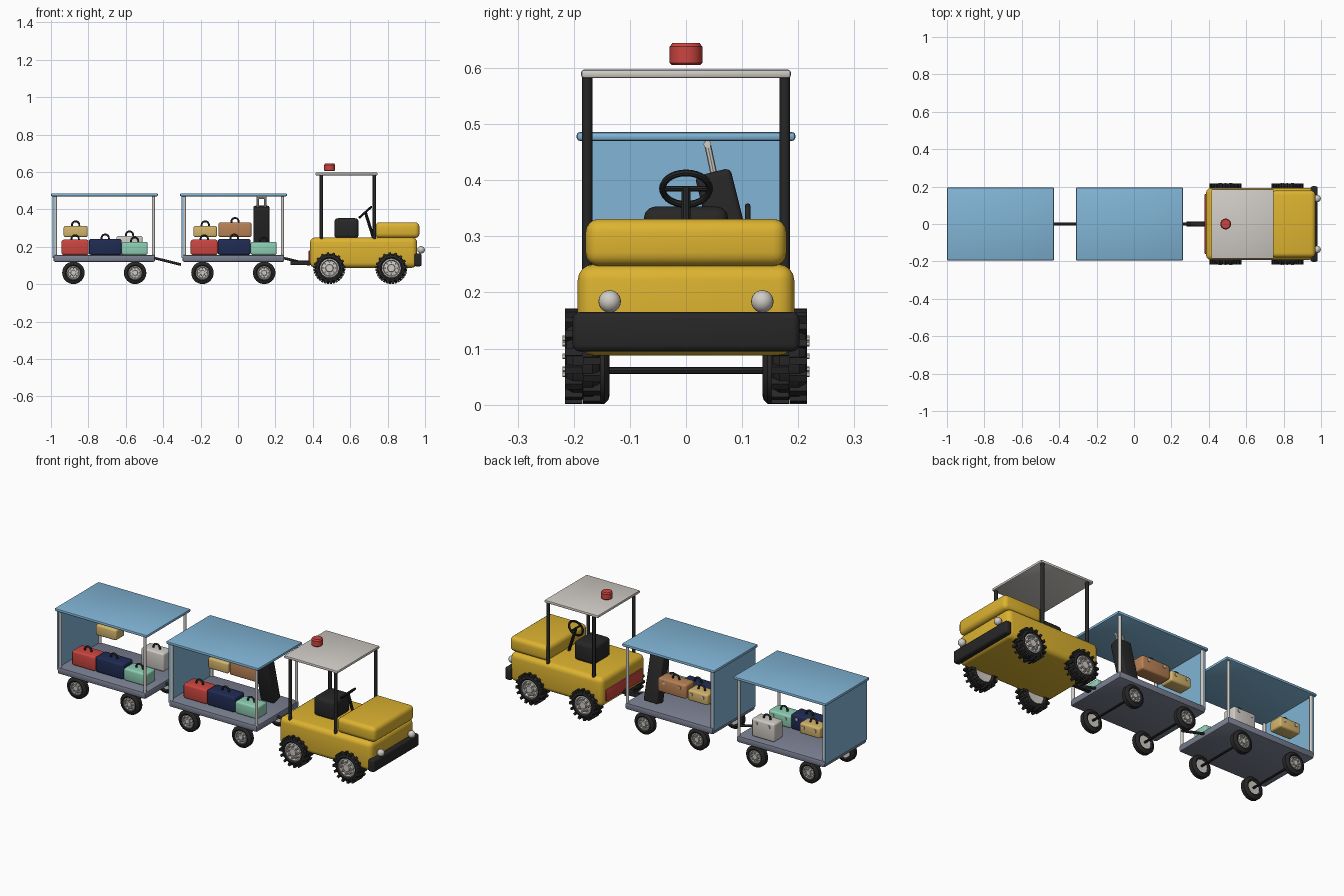
import bpy, bmesh, math
from mathutils import Vector, Matrix

if "Cube" in bpy.data.objects:
    bpy.data.objects.remove(bpy.data.objects["Cube"])

COLOURS = {
    "yellow": (0.72, 0.45, 0.03), "black": (0.02, 0.02, 0.021), "light_grey": (0.63, 0.60, 0.56),
    "sky_blue": (0.22, 0.46, 0.67), "slate": (0.2, 0.22, 0.29), "red": (0.6, 0.06, 0.05),
    "navy": (0.014, 0.024, 0.085), "mint": (0.27, 0.62, 0.45), "straw": (0.66, 0.46, 0.15),
    "brown": (0.48, 0.22, 0.09)}
MATS = {}
for n, c in COLOURS.items():
    MATS[n] = bpy.data.materials.new(n)
    MATS[n].diffuse_color = (*c, 1)


def finish(name, bm, mat):
    bmesh.ops.recalc_face_normals(bm, faces=bm.faces)
    me = bpy.data.meshes.new(name)
    bm.to_mesh(me)
    bm.free()
    me.materials.append(MATS[mat])
    ob = bpy.data.objects.new(name, me)
    bpy.context.collection.objects.link(ob)
    bpy.ops.object.select_all(action='DESELECT')
    ob.select_set(True)
    bpy.context.view_layer.objects.active = ob
    bpy.ops.object.shade_smooth_by_angle(angle=math.radians(35))
    return ob


def box(name, xs, ys, zs, mat, bevel=0.0, seg=3, tilt=0.0):
    bm = bmesh.new()
    size = [b - a for a, b in (xs, ys, zs)]
    mid = Vector([(a + b) / 2 for a, b in (xs, ys, zs)])
    bmesh.ops.create_cube(bm, size=1, matrix=Matrix.Diagonal((*size, 1)))
    if bevel:
        bmesh.ops.bevel(bm, geom=bm.edges[:], offset=bevel, segments=seg, profile=0.5, affect='EDGES')
    bm.transform(Matrix.Translation(mid) @ Matrix.Rotation(tilt, 4, 'X'))
    return finish(name, bm, mat)


def add_rod(bm, a, b, r, sides=12):
    a, b = Vector(a), Vector(b)
    m = Matrix.Translation((a + b) / 2) @ (b - a).to_track_quat('Z', 'Y').to_matrix().to_4x4()
    bmesh.ops.create_cone(bm, cap_ends=True, segments=sides, radius1=r, radius2=r,
                          depth=(b - a).length, matrix=m)


def rod(name, a, b, r, mat, sides=12):
    bm = bmesh.new()
    add_rod(bm, a, b, r, sides)
    return finish(name, bm, mat)


def add_lathe(bm, profile, steps, matrix):
    """Spin a (radius, height) profile about local Z."""
    vs = [bm.verts.new((r, 0, h)) for r, h in profile]
    es = [bm.edges.new(p) for p in zip(vs, vs[1:])]
    geom = bmesh.ops.spin(bm, geom=vs + es, cent=(0, 0, 0), axis=(0, 0, 1),
                          angle=math.tau, steps=steps, use_duplicate=False)
    bmesh.ops.remove_doubles(bm, verts=bm.verts, dist=1e-5)
    bm.transform(matrix)


def arch(name, c, w, h, r, mat):
    """Carry handle: half-loop tube over point c."""
    cu = bpy.data.curves.new(name, 'CURVE')
    cu.dimensions, cu.bevel_depth, cu.bevel_resolution, cu.use_fill_caps = '3D', r, 2, True
    sp = cu.splines.new('POLY')
    sp.points.add(10)
    for i, p in enumerate(sp.points):
        t = math.pi * i / 10
        p.co = (c[0] - w * math.cos(t), c[1], c[2] + h * math.sin(t) ** 0.7 if 0 < i < 10 else c[2], 1)
    cu.materials.append(MATS[mat])
    bpy.context.collection.objects.link(bpy.data.objects.new(name, cu))


def wheel(name, x, y, side, R, w, rim, lugs=0):
    # local Z points outward from the vehicle
    m = Matrix.Translation((x, y, R + 0.001)) @ Matrix.Rotation(-side * math.pi / 2, 4, 'X')
    h, ro = w / 2, R - (0.008 if lugs else 0)
    bm = bmesh.new()
    add_lathe(bm, [(rim, -h * .8), (rim + .3 * (ro - rim), -h), (ro - .008, -h * .9), (ro, -h * .55),
                   (ro, h * .55), (ro - .008, h * .9), (rim + .3 * (ro - rim), h), (rim, h * .8),
                   (rim, -h * .8)], 32, Matrix())
    for i in range(lugs):                       # staggered tread blocks
        for s in (-1, 1):
            a = math.tau * (i + s * .25) / lugs
            t = (Matrix.Rotation(a, 4, 'Z') @ Matrix.Translation((R - .009, 0, s * h * .5))
                 @ Matrix.Diagonal((.018, .013, h * .98, 1)))
            bmesh.ops.create_cube(bm, size=1, matrix=t)
    bm.transform(m)
    finish(name + "_tyre", bm, "black")
    bm = bmesh.new()
    add_lathe(bm, [(0, -h * .6), (rim + .001, -h * .7), (rim + .001, h * .85), (rim * .88, h * .9),
                   (rim * .8, h * .6), (rim * .42, h * .7), (rim * .38, h), (0, h)], 24, Matrix())
    for i in range(8):                          # wheel bolts
        a = math.tau * i / 8
        p = (rim * .64 * math.cos(a), rim * .64 * math.sin(a))
        add_rod(bm, (*p, h * .5), (*p, h * 1.12), rim * .1, 6)
    bm.transform(m)
    finish(name + "_hub", bm, "light_grey")


# ---- tug ----
box("tug_body", (.385, .958), (-.193, .193), (.088, .25), "yellow", .028, 4)
box("tug_hood", (.733, .97), (-.179, .179), (.247, .331), "yellow", .024, 4)
box("front_bumper", (.943, .982), (-.202, .202), (.095, .165), "black", .012)
box("tail_panel", (.378, .39), (-.16, .16), (.115, .18), "red", .004, 2)
box("seat", (.515, .645), (-.075, .075), (.245, .353), "black", .02, 3)
box("tug_roof", (.414, .746), (-.187, .187), (.582, .597), "light_grey", .005, 2)
box("tug_hitch", (.28, .39), (-.013, .013), (.102, .126), "black", .004, 2)
for s, tag in ((-1, "right"), (1, "left")):
    for x, end in ((.446, "rear"), (.729, "front")):
        rod(f"roof_post_{end}_{tag}", (x, s * .176, .235), (x, s * .176, .586), .009, "black")
    for x, end in ((.489, "rear"), (.82, "front")):
        wheel(f"tug_{end}_{tag}_wheel", x, s * .184, s, .085, .064, .05, 16)
    bm = bmesh.new()
    bmesh.ops.create_uvsphere(bm, u_segments=20, v_segments=12, radius=.02,
                              matrix=Matrix.Translation((.979, s * .136, .184)))
    finish("headlight_" + tag, bm, "light_grey")

# beacon floating just above the roof
bm = bmesh.new()
add_lathe(bm, [(0, .605), (.025, .605), (.029, .609), (.029, .638), (.024, .645), (0, .645)], 24,
          Matrix.Translation((.49, 0, 0)))
finish("beacon", bm, "red")

# steering wheel: ring, spoke and column
bm = bmesh.new()
ring = [(.042 + .006 * math.cos(i * math.tau / 8), .006 * math.sin(i * math.tau / 8)) for i in range(9)]
tilt = Matrix.Translation((.681, 0, .385)) @ Matrix.Rotation(math.radians(-42), 4, 'Y')
add_lathe(bm, ring, 28, tilt)
add_rod(bm, tilt @ Vector((0, -.042, 0)), tilt @ Vector((0, .042, 0)), .005, 8)
add_rod(bm, (.681, 0, .385), (.725, 0, .245), .008, 10)
finish("steering_wheel", bm, "black")


def suitcase(name, xs, ys, zs, mat):
    box(name, xs, ys, zs, mat, .01, 3)
    cx, cy = sum(xs) / 2, sum(ys) / 2
    arch(name + "_handle", (cx, cy, zs[1] - .002), .02, .026, .005, "black")
    for s in (-1, 1):
        lx = cx + s * (xs[1] - xs[0]) * .28
        box(name + "_latch", (lx - .006, lx + .006), (ys[1] - .002, ys[1] + .003),
            (zs[1] - .028, zs[1] - .014), "light_grey")


# ---- two luggage carts ----
for n, dx in (("front_cart", 0), ("rear_cart", -.69)):
    def X(a, b):
        return (a + dx, b + dx)
    box(n + "_deck", X(-.297, .247), (-.187, .187), (.12, .157), "slate", .008, 2)
    box(n + "_canopy", X(-.31, .262), (-.195, .195), (.47, .486), "sky_blue", .006, 2)
    box(n + "_end_wall", X(-.301, -.291), (-.183, .183), (.14, .475), "sky_blue")
    rod(n + "_drawbar", (.235 + dx, 0, .142), (.385 + dx, 0, .105), .007, "black")
    for s, tag in ((-1, "right"), (1, "left")):
        for x, end in ((-.286, "rear"), (.238, "front")):
            rod(f"{n}_post_{end}_{tag}", (x + dx, s * .176, .15), (x + dx, s * .176, .475), .008, "light_grey")
        for x, end in ((-.19, "rear"), (.14, "front")):
            wheel(f"{n}_{end}_{tag}_wheel", x + dx, s * .157, s, .06, .042, .035)
            rod(f"{n}_axle_{end}_{tag}", (x + dx, 0, .061), (x + dx, s * .15, .061), .006, "black", 8)
    near = (-.125, -.035)
    suitcase(n + "_red_case", X(-.253, -.108), near, (.157, .238), "red")
    suitcase(n + "_navy_case", X(-.107, .067), near, (.157, .242), "navy")
    suitcase(n + "_mint_case", X(.068, .207), near, (.157, .226), "mint")

far = (.07, .15)
suitcase("rear_cart_straw_case", (-.932, -.804), far, (.252, .312), "straw")
suitcase("rear_cart_pale_case", (-.65, -.51), far, (.157, .258), "light_grey")
suitcase("front_cart_straw_case", (-.238, -.112), far, (.252, .312), "straw")
suitcase("front_cart_brown_case", (-.104, .072), far, (.252, .33), "brown")

# leaning upright case with pull handle
box("upright_case", (.083, .168), (.046, .111), (.16, .418), "black", .01, 3, math.radians(14))
for x in (.105, .146):
    rod("pull_handle_rod", (x, .052, .40), (x, .038, .466), .006, "light_grey", 8)
rod("pull_handle_grip", (.099, .038, .464), (.152, .038, .464), .007, "light_grey", 8)

for m in bpy.data.materials:
    if m.users and not m.is_grease_pencil:
        m.use_nodes = True
        m.node_tree.nodes["Principled BSDF"].inputs["Base Color"].default_value = m.diffuse_color
